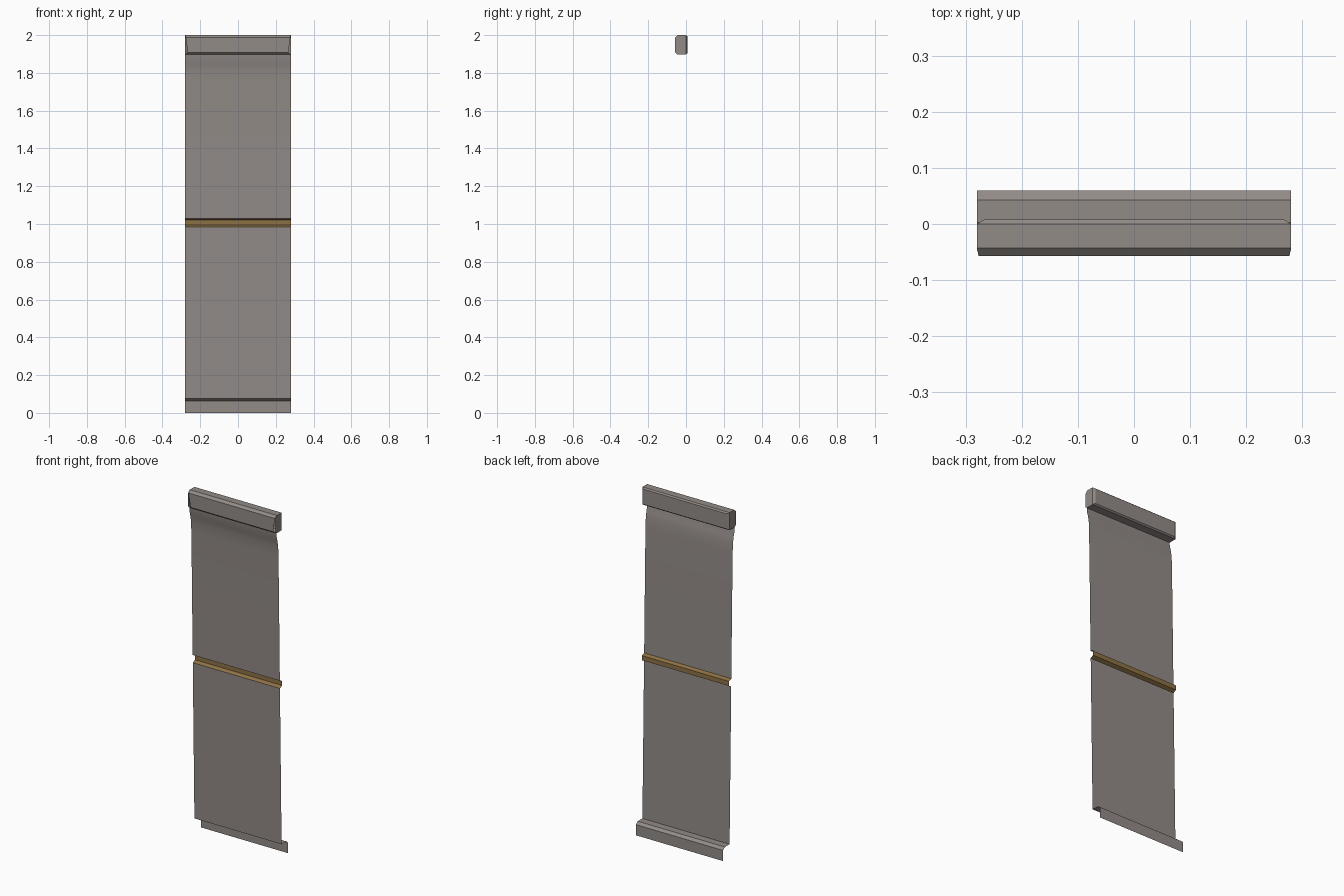
import bpy, bmesh

if "Cube" in bpy.data.objects:
    bpy.data.objects.remove(bpy.data.objects["Cube"])

W = 0.28  # half width along x


def material(name, rgb):
    m = bpy.data.materials.new(name)
    m.diffuse_color = (*rgb, 1)
    m.use_nodes = True
    m.node_tree.nodes["Principled BSDF"].inputs["Base Color"].default_value = m.diffuse_color
    return m


GREY = material("warm_grey", (0.29, 0.26, 0.245))
GOLD = material("bronze", (0.27, 0.165, 0.06))


def make(name, bm, mat, smooth=False, normals=False):
    bmesh.ops.remove_doubles(bm, verts=bm.verts, dist=1e-5)
    if normals:
        bmesh.ops.recalc_face_normals(bm, faces=bm.faces)
    me = bpy.data.meshes.new(name)
    bm.to_mesh(me)
    bm.free()
    me.materials.append(mat)
    ob = bpy.data.objects.new(name, me)
    bpy.context.collection.objects.link(ob)
    if smooth:
        for p in me.polygons:
            p.use_smooth = True
    return ob


def sheet(name, profile, mat, smooth=False):
    """Sweep an open (y, z) profile, listed top to bottom, across the width."""
    bm = bmesh.new()
    rows = [[bm.verts.new((x, y, z)) for x in (-W, W)] for y, z in profile]
    for (a, b), (c, d) in zip(rows, rows[1:]):
        bm.faces.new((a, c, d, b))
    return make(name, bm, mat, smooth)


# wall panels: the upper one flares forward under the top rail
sheet("upper_panel", [(-0.047, 1.9), (-0.045, 1.875), (-0.037, 1.845),
                      (-0.031, 1.81), (-0.028, 1.75), (-0.022, 1.4),
                      (-0.016, 1.03)], GREY, True)
sheet("lower_panel", [(-0.015, 0.985), (0.0, 0.075)], GREY)

# recessed bronze groove
sheet("middle_groove", [(-0.016, 1.03), (0.004, 1.022), (0.004, 0.995),
                        (-0.015, 0.985)], GOLD)

# base ledge and skirting strip, stepped towards the back
sheet("base_ledge", [(0.0, 0.075), (0.043, 0.075), (0.06, 0.062),
                     (0.06, 0.0)], GREY)

# top rail: half section with cut back corners, mirrored about the seam at x = 0
# each entry is (y, z, half width of the shell)
section = [(-0.057, 1.907, 0.266), (-0.057, 1.987, 0.277), (-0.043, 2.0, W),
           (0.0, 2.0, W), (0.008, 1.993, 0.267), (0.008, 1.905, 0.267),
           (0.0, 1.898, W), (-0.047, 1.898, W)]
bm = bmesh.new()
n = len(section)
for s in (-1, 1):
    inner = [bm.verts.new((0, y, z)) for y, z, w in section]
    outer = [bm.verts.new((s * w, y, z)) for y, z, w in section]
    for i in range(n):
        j = (i + 1) % n
        bm.faces.new((inner[i], inner[j], outer[j], outer[i]))
    # end cap with full-height front edge, plus the cut back corner
    cap = [bm.verts.new((s * W, y, z)) for y, z, w in section[:4]]
    cap += [outer[6], outer[7]]
    bm.faces.new(cap)
    bm.faces.new((outer[3], outer[4], outer[5], outer[6]))
make("top_rail", bm, GREY, normals=True)
